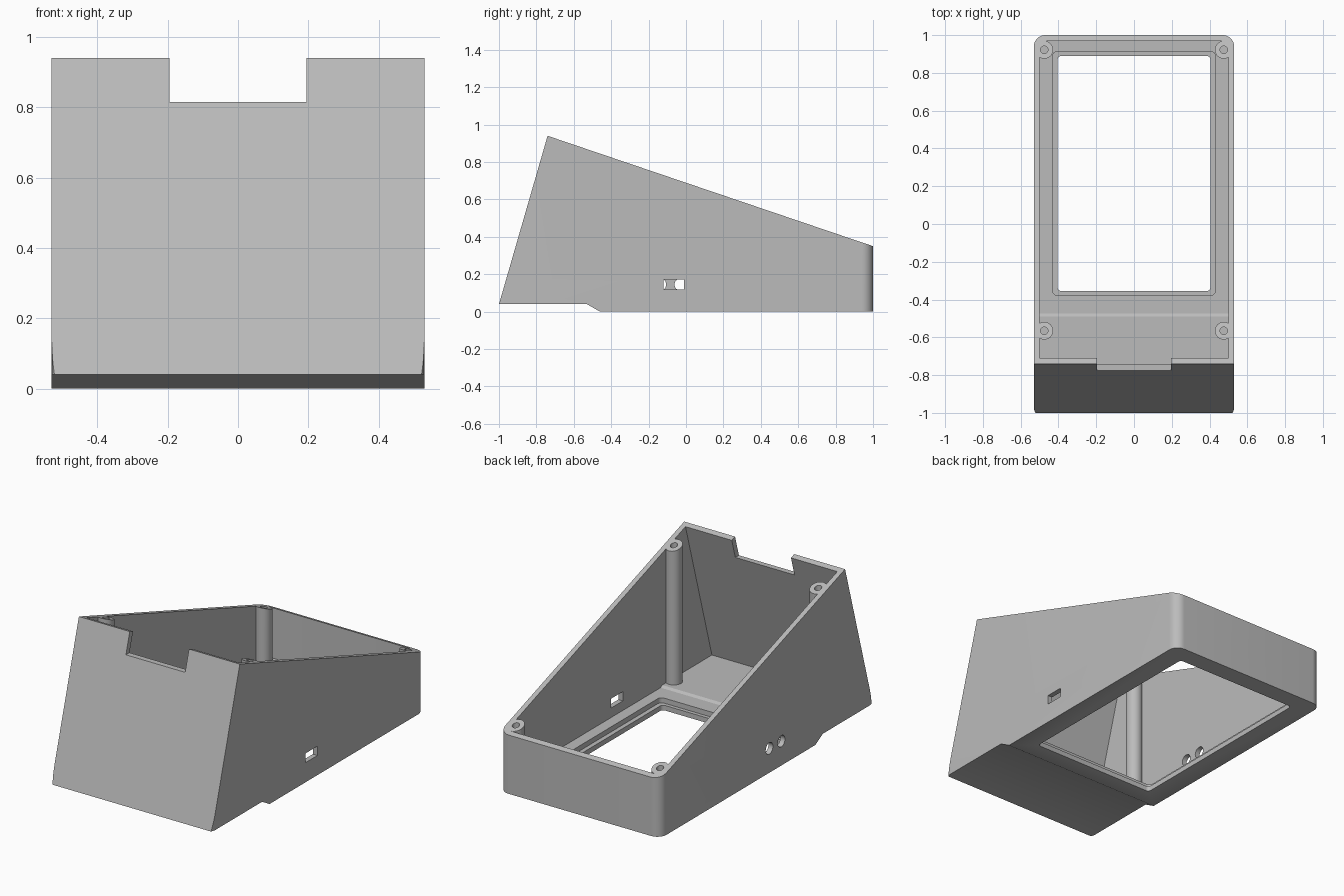
import bpy, bmesh, math

cube = bpy.data.objects.get("Cube")
if cube:
    bpy.data.objects.remove(cube, do_unlink=True)

grey = bpy.data.materials.new("light grey plastic")
grey.use_nodes = True
tone = (0.5, 0.5, 0.5, 1)
grey.diffuse_color = tone
grey.node_tree.nodes["Principled BSDF"].inputs["Base Color"].default_value = tone


def extrude(name, points, axis, lo, hi):
    """Prism from a 2D outline, along x (outline in y, z) or z (outline in x, y)."""
    bm = bmesh.new()

    def place(p, d):
        return (d, p[0], p[1]) if axis == "x" else (p[0], p[1], d)

    a = [bm.verts.new(place(p, lo)) for p in points]
    b = [bm.verts.new(place(p, hi)) for p in points]
    bm.faces.new(a)
    bm.faces.new(b)
    for i in range(len(a)):
        j = (i + 1) % len(a)
        bm.faces.new((a[i], a[j], b[j], b[i]))
    bmesh.ops.recalc_face_normals(bm, faces=bm.faces)
    mesh = bpy.data.meshes.new(name)
    bm.to_mesh(mesh)
    bm.free()
    mesh.materials.append(grey)
    obj = bpy.data.objects.new(name, mesh)
    bpy.context.collection.objects.link(obj)
    return obj


def rounded(x, y0, y1, r, steps=10):
    """Outline of a rectangle with rounded corners, centred on x = 0."""
    corners = [(x - r, y1 - r), (r - x, y1 - r), (r - x, y0 + r), (x - r, y0 + r)]
    return [(cx + r * math.cos(math.pi / 2 * (k + s / steps)),
             cy + r * math.sin(math.pi / 2 * (k + s / steps)))
            for k, (cx, cy) in enumerate(corners) for s in range(steps + 1)]


def circle(u, v, r, n=32):
    return [(u + r * math.cos(math.tau * i / n), v + r * math.sin(math.tau * i / n))
            for i in range(n)]


def combine(target, tool, operation):
    """Boolean the tool into the target and discard the tool."""
    mod = target.modifiers.new("cut", "BOOLEAN")
    mod.operation, mod.object, mod.solver = operation, tool, "EXACT"
    bpy.context.view_layer.objects.active = target
    bpy.ops.object.modifier_apply(modifier=mod.name)
    bpy.data.objects.remove(tool, do_unlink=True)


# Outer wedge, trimmed to a plan with rounded corners
side = [(-1, 0.04), (-0.53, 0.04), (-0.46, 0), (1.2, 0), (1.2, 0.282), (-0.74, 0.94)]
body = extrude("enclosure", side, "x", -0.8, 0.8)
combine(body, extrude("plan", rounded(0.53, -1.03, 1, 0.06), "z", -0.5, 1.5), "INTERSECT")

# Hollow interior, with a sloped front wall and a small step in the floor
inside = [(-0.958, 0.07), (-0.49, 0.07), (-0.475, 0.06), (1.2, 0.06), (1.2, 1.3), (-0.602, 1.3)]
cavity = extrude("cavity", inside, "x", -0.8, 0.8)
combine(cavity, extrude("inner_plan", rounded(0.5, -1.2, 0.97, 0.03), "z", -0.5, 1.5), "INTERSECT")

# Screw posts are left standing in the hollow
posts = [(sx * 0.475, y, top) for sx in (-1, 1) for y, top in ((0.922, 0.376), (-0.565, 0.88))]
for x, y, top in posts:
    combine(cavity, extrude("post", circle(x, y, 0.047), "z", -0.2, 1.6), "DIFFERENCE")
combine(body, cavity, "DIFFERENCE")

# Screw holes
for x, y, top in posts:
    combine(body, extrude("screw_hole", circle(x, y, 0.02, 24), "z", top - 0.2, 1.6), "DIFFERENCE")

# Floor window with a stepped lip
combine(body, extrude("window", rounded(0.405, -0.355, 0.89, 0.02, 5), "z", -0.2, 0.2), "DIFFERENCE")
combine(body, extrude("recess", rounded(0.432, -0.377, 0.912, 0.025, 5), "z", 0.03, 0.2), "DIFFERENCE")

# Notch in the top of the front wall
notch = [(-1.1, 0.815), (-0.7, 0.815), (-0.7, 1.2), (-1.1, 1.2)]
combine(body, extrude("notch", notch, "x", -0.195, 0.195), "DIFFERENCE")

# Two round holes on the right, one slot on the left
for y in (-0.14, -0.027):
    combine(body, extrude("round_hole", circle(y, 0.145, 0.034), "x", -0.7, -0.4), "DIFFERENCE")
slot = [(-0.12, 0.117), (-0.01, 0.117), (-0.01, 0.172), (-0.12, 0.172)]
combine(body, extrude("slot", slot, "x", 0.4, 0.7), "DIFFERENCE")

# Smooth round corners, crisp edges
bpy.ops.object.select_all(action="DESELECT")
body.select_set(True)
bpy.context.view_layer.objects.active = body
bpy.ops.object.shade_smooth_by_angle(angle=math.radians(30))
